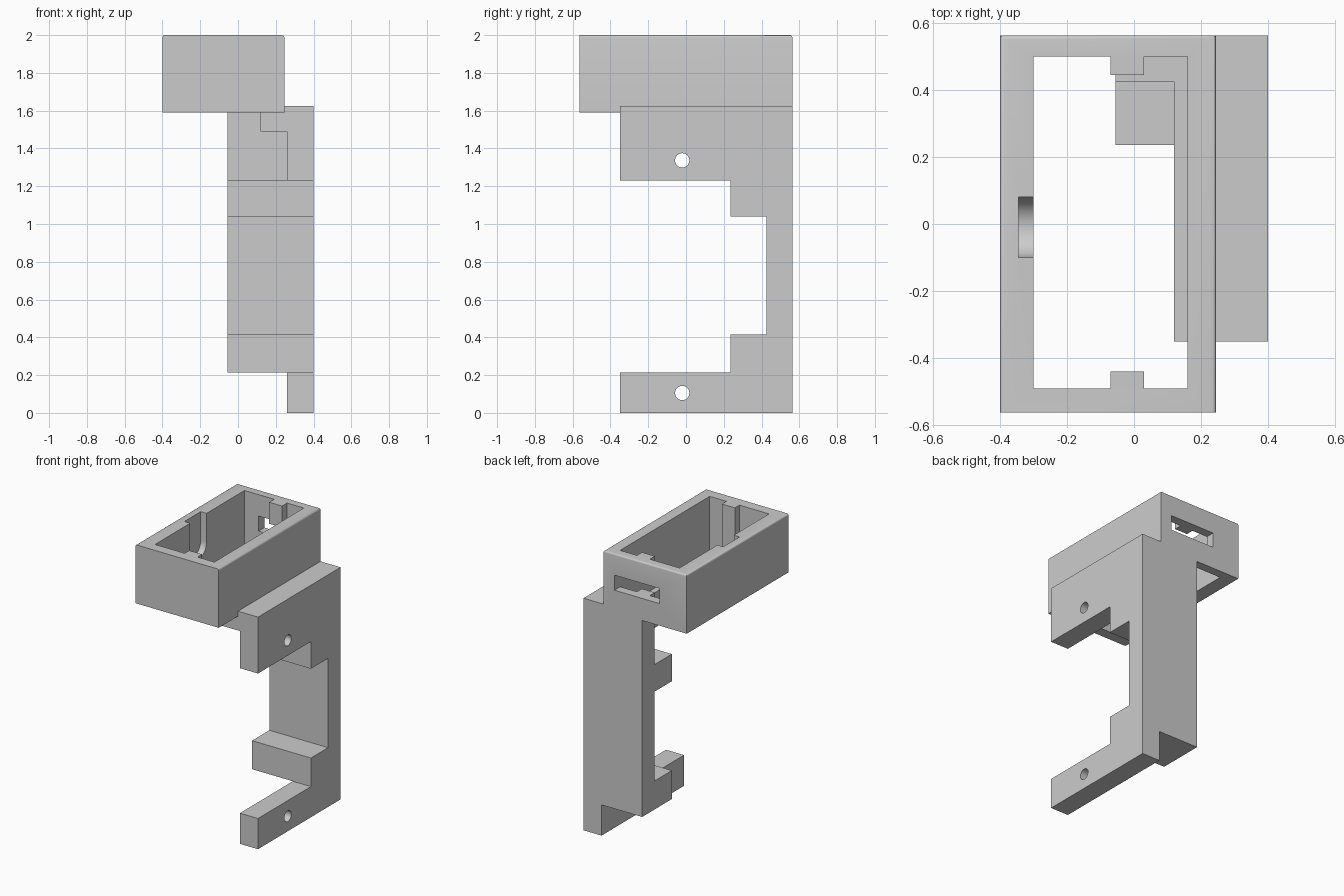
import bpy, bmesh, math

if "Cube" in bpy.data.objects:
    bpy.data.objects.remove(bpy.data.objects["Cube"], do_unlink=True)

grey = bpy.data.materials.new("plain grey")
grey.use_nodes = True
GREY = (0.6, 0.6, 0.6, 1)
grey.diffuse_color = GREY
grey.node_tree.nodes["Principled BSDF"].inputs["Base Color"].default_value = GREY


def prism(name, outline, axis, lo, hi):
    """Extrude an outline: (y, z) points along x, or (x, y) points along z."""
    bm = bmesh.new()
    place = (lambda p: (lo, *p)) if axis == "x" else (lambda p: (*p, lo))
    face = bm.faces.new([bm.verts.new(place(p)) for p in outline])
    moved = bmesh.ops.extrude_face_region(bm, geom=[face])["geom"]
    step = (hi - lo, 0, 0) if axis == "x" else (0, 0, hi - lo)
    bmesh.ops.translate(bm, vec=step, verts=[v for v in moved if isinstance(v, bmesh.types.BMVert)])
    bmesh.ops.recalc_face_normals(bm, faces=bm.faces)
    mesh = bpy.data.meshes.new(name)
    bm.to_mesh(mesh)
    bm.free()
    mesh.materials.append(grey)
    obj = bpy.data.objects.new(name, mesh)
    bpy.context.collection.objects.link(obj)
    return obj


def box(name, x, y, z):
    return prism(name, [(x[0], y[0]), (x[1], y[0]), (x[1], y[1]), (x[0], y[1])], "z", *z)


def arc(cy, cz, r, start, end, n):
    angles = [math.radians(start + (end - start) * i / n) for i in range(n + 1)]
    return [(cy + r * math.cos(a), cz + r * math.sin(a)) for a in angles]


def combine(target, operation, helpers):
    """Bake booleans into the target and remove the helper solids."""
    for h in helpers:
        h.hide_render = True
        mod = target.modifiers.new(h.name, "BOOLEAN")
        mod.operation, mod.solver, mod.object = operation, "EXACT", h
    graph = bpy.context.evaluated_depsgraph_get()
    mesh = bpy.data.meshes.new_from_object(target.evaluated_get(graph))
    target.modifiers.clear()
    target.data = mesh
    for h in helpers:
        bpy.data.objects.remove(h, do_unlink=True)


BACK, FRONT = 0.563, -0.563
BASE, TOP = 1.59, 2.0

# Rectangular frame, with its back and side top edges rounded
frame = box("frame", (-0.4, 0.245), (FRONT, BACK), (BASE, TOP))
bm = bmesh.new()
bm.from_mesh(frame.data)
rim = [e for e in bm.edges if all(v.co.z > 1.99 for v in e.verts)
       and any(v.co.y > 0 for v in e.verts)]
bmesh.ops.bevel(bm, geom=rim, offset=0.012, segments=4, profile=0.5, affect="EDGES")
bm.to_mesh(frame.data)
bm.free()

# Open well with a rib at each end, round-bottomed side pocket, back slot
well = prism("well_cutter", [
    (-0.3, -0.49), (-0.07, -0.49), (-0.07, -0.44), (0.03, -0.44), (0.03, -0.49), (0.16, -0.49),
    (0.16, 0.5), (0.03, 0.5), (0.03, 0.445), (-0.07, 0.445), (-0.07, 0.5), (-0.3, 0.5)],
    "z", 1.5, 2.1)
pocket = prism("pocket_cutter", [(0.08, 2.1), (-0.1, 2.1)] + arc(-0.01, 1.8, 0.09, 180, 360, 24),
               "x", -0.345, -0.25)
slot = box("slot_cutter", (-0.19, 0.16), (0.4, 0.6), (1.745, 1.85))
combine(frame, "DIFFERENCE", [well, pocket, slot])

# Outer side plate of the bracket, a C-shaped profile
SPINE, STEP, TIP = 0.425, 0.235, -0.35
bracket = prism("bracket", [
    (TIP, 0), (BACK, 0), (BACK, 1.625), (TIP, 1.625), (TIP, 1.23), (STEP, 1.23), (STEP, 1.04),
    (SPINE, 1.04), (SPINE, 0.415), (STEP, 0.415), (STEP, 0.215), (TIP, 0.215)], "x", 0.26, 0.4)

# Spine with two inner steps, shelf under the frame, strip along the frame side
spine = prism("spine", [
    (BACK, 0.215), (BACK, BASE), (SPINE, BASE), (SPINE, 1.23), (STEP, 1.23), (STEP, 1.04),
    (SPINE, 1.04), (SPINE, 0.415), (STEP, 0.415), (STEP, 0.215)], "x", -0.055, 0.26)
shelf = box("shelf", (0.12, 0.26), (TIP, BACK), (1.49, BASE))
strip = box("strip", (0.245, 0.26), (TIP, BACK), (1.49, 1.625))
combine(bracket, "UNION", [spine, shelf, strip])

# Screw holes through both arms
holes = [prism("hole_cutter", arc(-0.02, z, 0.038, 0, 345, 23), "x", 0.2, 0.5)
         for z in (0.105, 1.337)]
combine(bracket, "DIFFERENCE", holes)

# Smooth only the rounded surfaces
for obj in (frame, bracket):
    bpy.ops.object.select_all(action="DESELECT")
    obj.select_set(True)
    bpy.context.view_layer.objects.active = obj
    bpy.ops.object.shade_smooth_by_angle(angle=math.radians(30))
